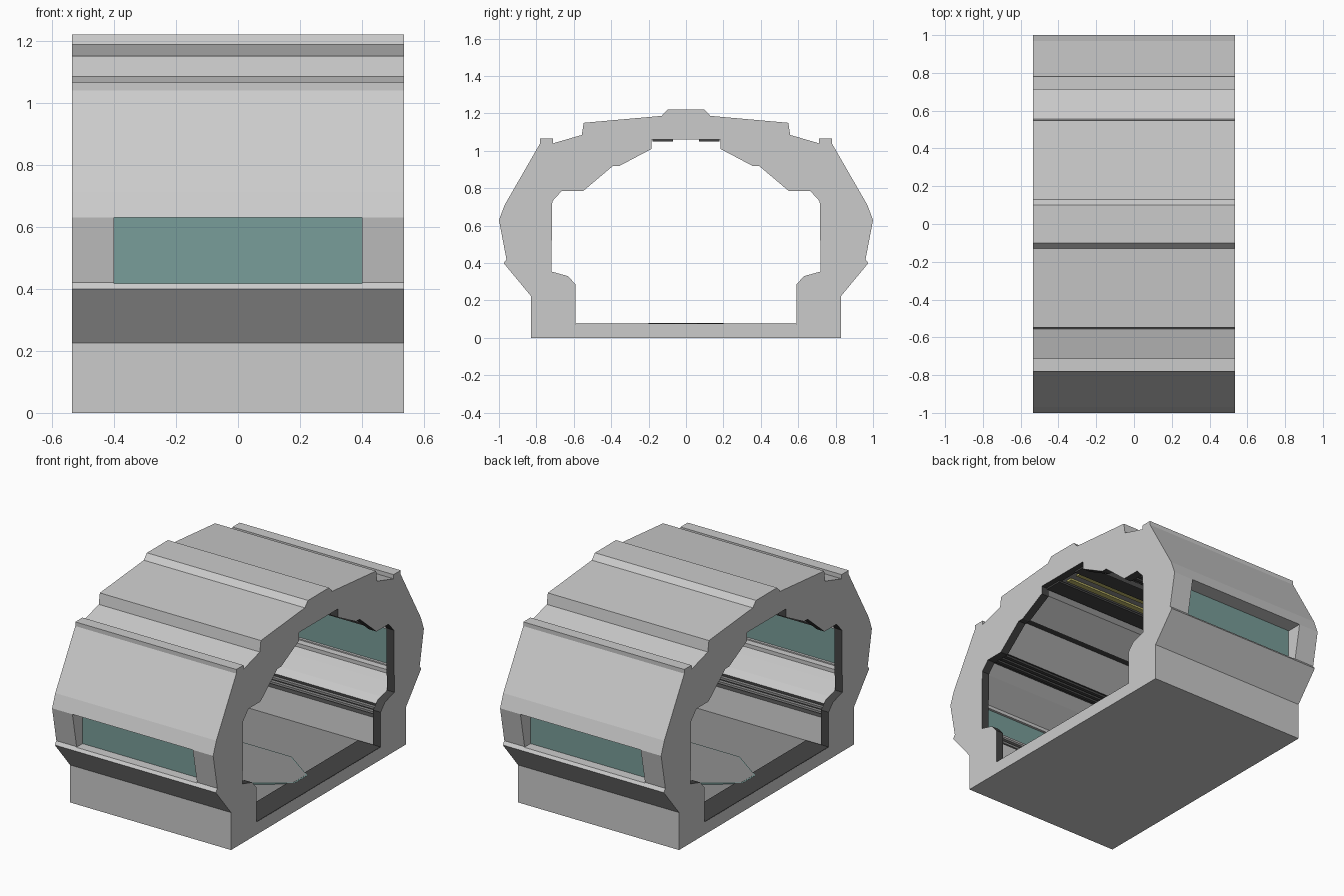
import bpy
import bmesh

cube = bpy.data.objects.get("Cube")
if cube:
    bpy.data.objects.remove(cube, do_unlink=True)


def material(name, r, g, b):
    m = bpy.data.materials.new(name)
    m.use_nodes = True
    m.diffuse_color = (r, g, b, 1)
    bsdf = next(n for n in m.node_tree.nodes if n.type == 'BSDF_PRINCIPLED')
    bsdf.inputs["Base Color"].default_value = (r, g, b, 1)
    bsdf.inputs["Roughness"].default_value = 0.7
    return m


MATS = [
    material("hull grey", 0.6, 0.6, 0.6),
    material("floor grey", 0.28, 0.28, 0.28),
    material("dark trim", 0.06, 0.06, 0.06),
    material("teal glass", 0.19, 0.34, 0.32),
    material("lamp yellow", 0.55, 0.5, 0.15),
]
HULL, FLOOR, TRIM, GLASS, LAMP = range(len(MATS))


def finish(name, bm, rule):
    """Turn a bmesh into an object, colouring its faces by a rule."""
    bmesh.ops.recalc_face_normals(bm, faces=bm.faces)
    for f in bm.faces:
        f.material_index = rule(f) if callable(rule) else rule
    mesh = bpy.data.meshes.new(name)
    bm.to_mesh(mesh)
    bm.free()
    for m in MATS:
        mesh.materials.append(m)
    ob = bpy.data.objects.new(name, mesh)
    bpy.context.collection.objects.link(ob)
    return ob


def prism(name, points, direction, rule):
    """Extrude a closed polygon of 3D points."""
    bm = bmesh.new()
    face = bm.faces.new([bm.verts.new(p) for p in points])
    new = bmesh.ops.extrude_face_region(bm, geom=[face])["geom"]
    bmesh.ops.translate(bm, vec=direction,
                        verts=[v for v in new if isinstance(v, bmesh.types.BMVert)])
    return finish(name, bm, rule)


def tunnel(name, half, length, rule):
    """Extrude a mirrored (y, z) half profile along x."""
    ring = half + [(-y, z) for y, z in reversed(half)]
    return prism(name, [(-length / 2, y, z) for y, z in ring], (length, 0, 0), rule)


def box(name, x, y, z, rule):
    pts = [(x[0], y[0], z[0]), (x[0], y[1], z[0]), (x[0], y[1], z[1]), (x[0], y[0], z[1])]
    return prism(name, pts, (x[1] - x[0], 0, 0), rule)


def cut(target, cutter):
    mod = target.modifiers.new("cut", 'BOOLEAN')
    mod.operation = 'DIFFERENCE'
    mod.solver = 'EXACT'
    mod.object = cutter
    bpy.context.view_layer.objects.active = target
    bpy.ops.object.modifier_apply(modifier=mod.name)
    bpy.data.objects.remove(cutter, do_unlink=True)


# Half profiles, from the bottom up
OUTER = [(0.83, 0), (0.83, 0.225), (0.975, 0.4), (0.96, 0.42), (1.0, 0.63),
         (0.97, 0.71), (0.78, 1.04), (0.78, 1.065), (0.712, 1.065), (0.712, 1.04),
         (0.557, 1.085), (0.547, 1.15), (0.13, 1.187), (0.1, 1.22)]
OPENING = [(0.59, 0.075), (0.59, 0.285), (0.63, 0.33), (0.72, 0.355), (0.715, 0.73),
           (0.665, 0.785), (0.55, 0.785), (0.39, 0.92), (0.355, 0.92),
           (0.185, 1.01), (0.185, 1.06)]
ROOM = [(0.6, 0.07), (0.61, 0.23), (0.64, 0.24), (0.64, 0.3), (0.67, 0.335),
        (0.78, 0.37), (0.88, 0.4), (0.88, 0.65), (0.75, 0.75), (0.69, 0.8),
        (0.56, 0.8), (0.4, 0.935), (0.36, 0.935), (0.2, 1.025), (0.2, 1.075)]


def room_colour(f):
    c = f.calc_center_median()
    if abs(f.normal.x) > 0.9:
        return TRIM
    if c.z < 0.08:
        return FLOOR
    if 0.23 < c.z < 0.31 or 0.79 < c.z < 0.81 or 0.93 < c.z < 0.94:
        return TRIM
    return FLOOR if c.z > 1.0 else HULL


# Hull shell with doorways, hollow room and window holes
hull = tunnel("hull_shell", OUTER, 1.07, HULL)
cut(hull, tunnel("doorway_cutter", OPENING, 1.4, TRIM))
cut(hull, tunnel("room_cutter", ROOM, 0.97, room_colour))
for s in (-1, 1):
    cut(hull, box("window_cutter", (-0.4, 0.4), sorted((s * 0.85, s * 1.1)),
                  (0.417, 0.63), HULL))

# Parts repeated on both sides of the room
for s, side in ((-1, "right"), (1, "left")):
    def strip(part, y, z, rule, x=0.48):
        box(side + "_" + part, (-x, x), sorted((s * y[0], s * y[1])), z, rule)

    strip("window_pane", (0.895, 0.903), (0.41, 0.637), GLASS, 0.405)
    strip("window_sill_rail", (0.84, 0.88), (0.385, 0.41), HULL)
    for i in range(3):
        y = 0.57 + i * 0.036
        strip(f"ledge_conduit_{i + 1}", (y, y + 0.02), (0.787, 0.805), TRIM)
    for i in range(2):
        z = 0.245 + i * 0.028
        strip(f"bench_rail_{i + 1}", (0.62, 0.645), (z, z + 0.013), FLOOR)
    strip("ceiling_panel", (0.07, 0.18), (1.05, 1.062), TRIM, 0.5)
    strip("ceiling_lamp", (0.025, 0.06), (1.064, 1.08), LAMP, 0.45)

# Dark threshold at each end
for s, end in ((-1, "rear"), (1, "fore")):
    box(end + "_threshold", sorted((s * 0.385, s * 0.534)), (-0.589, 0.589),
        (0.069, 0.077), TRIM)


# Chamfered floor hatch with a thin coloured border
def hatch(name, grow, top, rule):
    quarter = [(0.41 + grow, 0.06), (0.21, 0.2 + grow)]
    half = quarter + [(-x, y) for x, y in reversed(quarter)]
    ring = half + [(-x, -y) for x, y in half]
    prism(name, [(x, y, 0.069) for x, y in ring], (0, 0, top - 0.069), rule)


hatch("hatch_border", 0.008, 0.0775, GLASS)
hatch("hatch_plate", 0.0, 0.0785, FLOOR)
